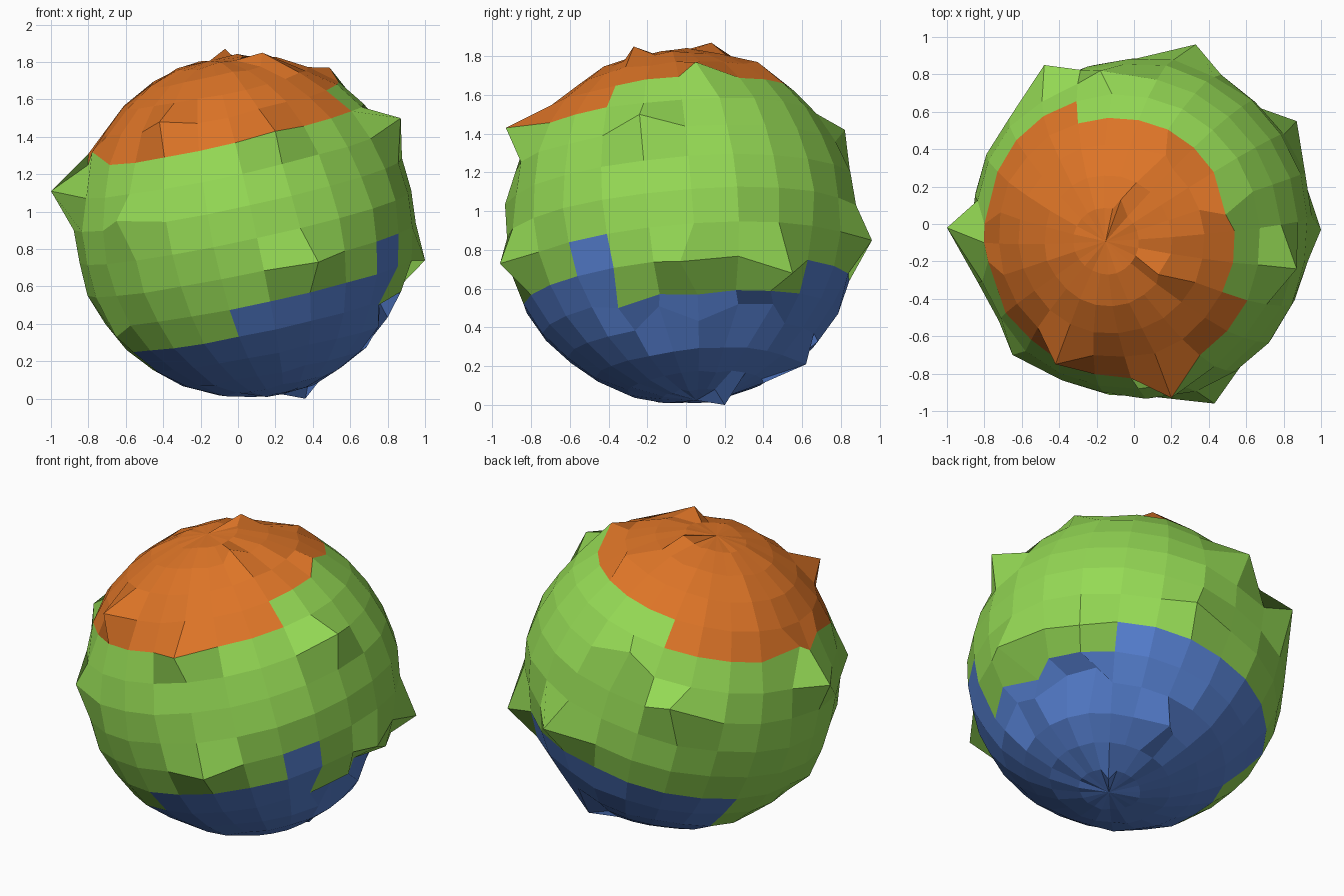
import bpy, bmesh, math, random
from mathutils import Vector, Matrix

if "Cube" in bpy.data.objects:
    bpy.data.objects.remove(bpy.data.objects["Cube"])

random.seed(4)
SEGS, RINGS = 24, 16
RADIUS = 0.915
CENTRE = Vector((0.04, -0.02, 0.92))
POLE = Vector((-0.21, -0.08, 0.974)).normalized()
TWIST = 3.5                                   # degrees about the tilted pole

# Ring number (from the equator) where each colour band ends, per segment
CAP_EDGE = [4] * 7 + [3] * 15 + [4] * 2
BASE_EDGE = [-3] * 3 + [-2] * 7 + [-4] * 3 + [-3] * 4 + [-2] * 4 + [-1] + [-3] * 2

# Vertices pulled out of the ball into points
SPIKES = [
    (-1.0, -0.02, 1.11), (1.0, -0.03, 0.74), (0.87, -0.24, 1.5),
    (0.33, 0.96, 0.85), (-0.48, 0.85, 1.15), (-0.18, 0.82, 1.42),
    (0.87, 0.55, 0.68), (0.2, -0.93, 1.43), (0.43, -0.96, 0.73),
    (0.17, 0.37, 1.77), (0.49, 0.05, 1.77), (-0.07, 0.13, 1.87),
    (0.13, -0.27, 1.85), (0.36, 0.2, 0.0), (0.25, 0.62, 0.21),
    (-0.42, -0.75, 1.48), (-0.65, -0.7, 0.95), (-0.65, -0.31, 0.33),
]
# Vertices on the colour borders that sit slightly off their ring
BORDER = [
    (0.75, -0.35, 0.50), (0.76, -0.14, 0.51), (0.77, 0.06, 0.57),
    (0.73, 0.27, 0.52), (0.66, 0.45, 0.52), (-0.8, 0.0, 1.31),
    (-0.78, -0.2, 1.32),
]


def material(name, rgb):
    m = bpy.data.materials.new(name)
    m.diffuse_color = (*rgb, 1)
    m.use_nodes = True
    m.node_tree.nodes["Principled BSDF"].inputs["Base Color"].default_value = m.diffuse_color
    return m


# Ball with flat quads
bm = bmesh.new()
bmesh.ops.create_uvsphere(bm, u_segments=SEGS, v_segments=RINGS, radius=RADIUS)

# Colour bands by segment and ring: 0 green, 1 orange cap, 2 blue base
for f in bm.faces:
    c = f.calc_center_median()
    seg = int((math.degrees(math.atan2(c.y, c.x)) % 360) // (360 / SEGS))
    ring = math.degrees(math.asin(c.z / c.length)) / (180 / RINGS)
    if ring > CAP_EDGE[seg]:
        f.material_index = 1
    elif ring < BASE_EDGE[seg]:
        f.material_index = 2
    f.smooth = False

# Tilt the ball and roughen it slightly
tilt = Vector((0, 0, 1)).rotation_difference(POLE).to_matrix()
turn = tilt @ Matrix.Rotation(math.radians(TWIST), 3, 'Z')
for v in bm.verts:
    v.co = CENTRE + (turn @ v.co) * random.uniform(0.99, 1.01)
    v.co.z = max(v.co.z, 0.0)

# Pull the nearest vertex to each listed point
for s in SPIKES + BORDER:
    s = Vector(s)
    d = (s - CENTRE).normalized()
    tip = max(bm.verts, key=lambda v: (v.co - CENTRE).normalized().dot(d))
    tip.co = s

mesh = bpy.data.meshes.new("rough_ball")
bm.to_mesh(mesh)
bm.free()
for m in (material("leaf green", (0.30, 0.70, 0.09)),
          material("orange", (0.72, 0.175, 0.02)),
          material("blue", (0.09, 0.21, 0.62))):
    mesh.materials.append(m)
ball = bpy.data.objects.new("rough_ball", mesh)
bpy.context.collection.objects.link(ball)
